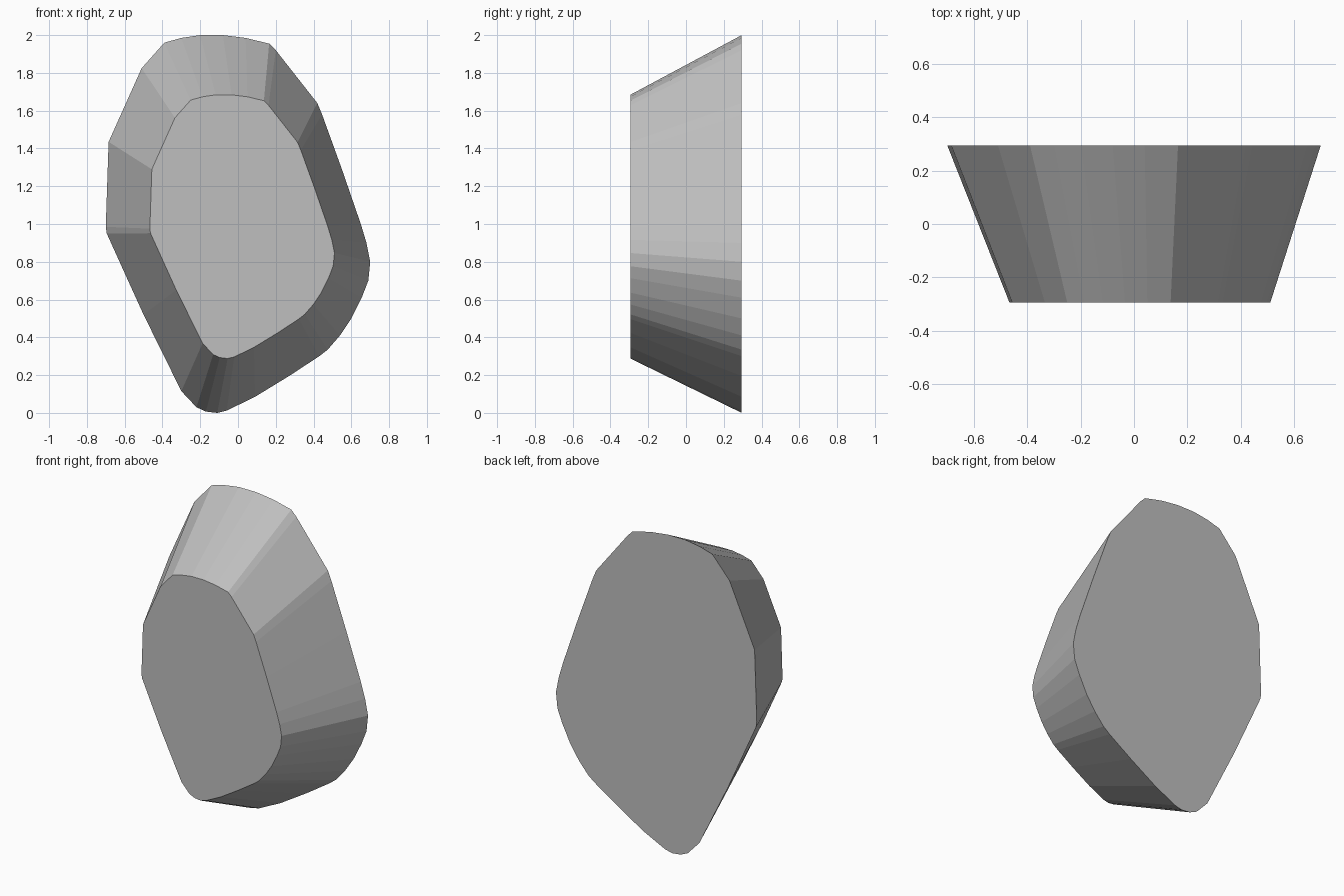
import bpy, bmesh

if "Cube" in bpy.data.objects:
    bpy.data.objects.remove(bpy.data.objects["Cube"])

# Outline of the large back face (x, z), clockwise from the upper left corner
OUTLINE = [
    (-0.39, 1.96), (-0.30, 1.985), (-0.20, 2.0), (-0.08, 2.0), (0.04, 1.985),
    (0.165, 1.955), (0.20, 1.92), (0.42, 1.64), (0.445, 1.58), (0.55, 1.29),
    (0.65, 1.0), (0.68, 0.90), (0.70, 0.80), (0.69, 0.70), (0.655, 0.61),
    (0.60, 0.50), (0.54, 0.41), (0.475, 0.335), (0.43, 0.30), (0.27, 0.195),
    (0.09, 0.085), (-0.06, 0.012), (-0.11, 0.0), (-0.17, 0.007), (-0.22, 0.03),
    (-0.30, 0.115), (-0.50, 0.52), (-0.60, 0.74), (-0.695, 0.95),
    (-0.70, 0.985), (-0.685, 1.435), (-0.51, 1.825),
]
HALF_DEPTH = 0.295
TAPER = 0.698            # front face size relative to the back face
SHIFT = (0.022, 0.288)   # offset of the shrunken front face

stone_grey = bpy.data.materials.new("stone_grey")
stone_grey.diffuse_color = (0.52, 0.52, 0.52, 1.0)
stone_grey.use_nodes = True
stone_grey.node_tree.nodes["Principled BSDF"].inputs["Base Color"].default_value = stone_grey.diffuse_color

# Tapered stone: two matching outlines, capped and bridged with flat facets
bm = bmesh.new()
back = [bm.verts.new((x, HALF_DEPTH, z)) for x, z in OUTLINE]
front = [bm.verts.new((x * TAPER + SHIFT[0], -HALF_DEPTH, z * TAPER + SHIFT[1]))
         for x, z in OUTLINE]
bm.faces.new(back)
bm.faces.new(front[::-1])
for i in range(len(OUTLINE)):
    j = (i + 1) % len(OUTLINE)
    bm.faces.new((back[i], front[i], front[j], back[j]))
bmesh.ops.recalc_face_normals(bm, faces=bm.faces)

mesh = bpy.data.meshes.new("tapered_stone")
bm.to_mesh(mesh)
bm.free()
mesh.materials.append(stone_grey)
stone = bpy.data.objects.new("tapered_stone", mesh)
bpy.context.collection.objects.link(stone)
